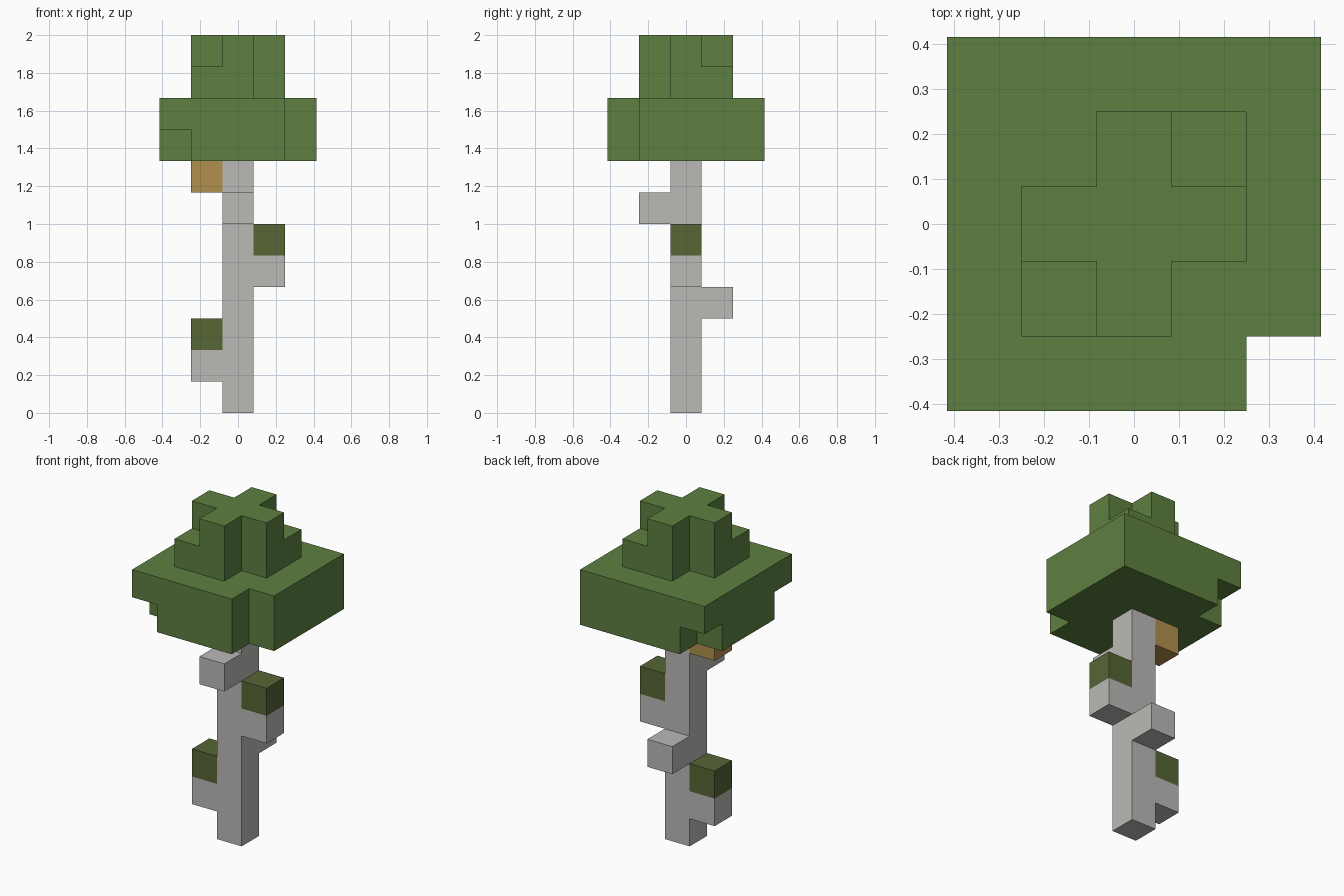
import bpy, bmesh
from mathutils import Vector
from itertools import product

if "Cube" in bpy.data.objects:
    bpy.data.objects.remove(bpy.data.objects["Cube"], do_unlink=True)

U = 2 / 12  # block size; the tree is twelve blocks tall


def material(name, rgb):
    m = bpy.data.materials.new(name)
    m.use_nodes = True
    m.diffuse_color = (*rgb, 1)
    m.node_tree.nodes["Principled BSDF"].inputs["Base Color"].default_value = (*rgb, 1)
    return m


bark = material("pale bark", (0.50, 0.49, 0.47))
leaf = material("leaf green", (0.112, 0.216, 0.051))
moss = material("moss green", (0.093, 0.133, 0.036))
amber = material("amber", (0.44, 0.28, 0.075))


def blocks(xs, ys, zs):
    return set(product(xs, ys, zs))


def column(x, y, *zs):
    return {(x, y, z) for z in zs}


one, three, five = range(0, 1), range(-1, 2), range(-2, 3)

# Wide canopy: full slab with one corner gone and two corners undercut
lower = blocks(five, five, (8, 9))
lower -= column(2, -2, 8, 9) | column(-2, -2, 8) | column(-2, 2, 8)

# Crown: a cross, with two low corner blocks
crown = blocks(three, one, (10, 11)) | blocks(one, three, (10, 11))
crown |= column(1, 1, 10) | column(-1, -1, 10)

parts = [
    ("trunk", column(0, 0, *range(8)), bark),
    ("left_branch", column(1, 0, 4), bark),
    ("left_branch_moss", column(1, 0, 5), moss),
    ("right_branch", column(-1, 0, 1), bark),
    ("right_branch_moss", column(-1, 0, 2), moss),
    ("front_branch", column(0, -1, 6), bark),
    ("back_branch", column(0, 1, 3), bark),
    ("hive", column(-1, 0, 7), amber),
    ("canopy", lower | crown, leaf),
]
filled = set().union(*(cells for _, cells, _ in parts))


def build(name, cells, mat):
    """Skin the exposed sides of a set of blocks."""
    bm = bmesh.new()
    for cell in sorted(cells):
        centre = Vector(cell) + Vector((0, 0, 0.5))
        for axis, sign in product(range(3), (-1, 1)):
            n = Vector((0, 0, 0))
            n[axis] = sign
            if tuple(int(c + d) for c, d in zip(cell, n)) in filled:
                continue
            a = Vector((0, 0, 0))
            a[(axis + 1) % 3] = 0.5
            b = n.cross(a)
            mid = centre + n / 2
            bm.faces.new([bm.verts.new((mid + c) * U)
                          for c in (-a - b, a - b, a + b, b - a)])
    bmesh.ops.remove_doubles(bm, verts=bm.verts, dist=0.001)
    bmesh.ops.dissolve_limit(bm, angle_limit=0.01, verts=bm.verts, edges=bm.edges)
    mesh = bpy.data.meshes.new(name)
    bm.to_mesh(mesh)
    bm.free()
    mesh.materials.append(mat)
    bpy.context.collection.objects.link(bpy.data.objects.new(name, mesh))


for part in parts:
    build(*part)
